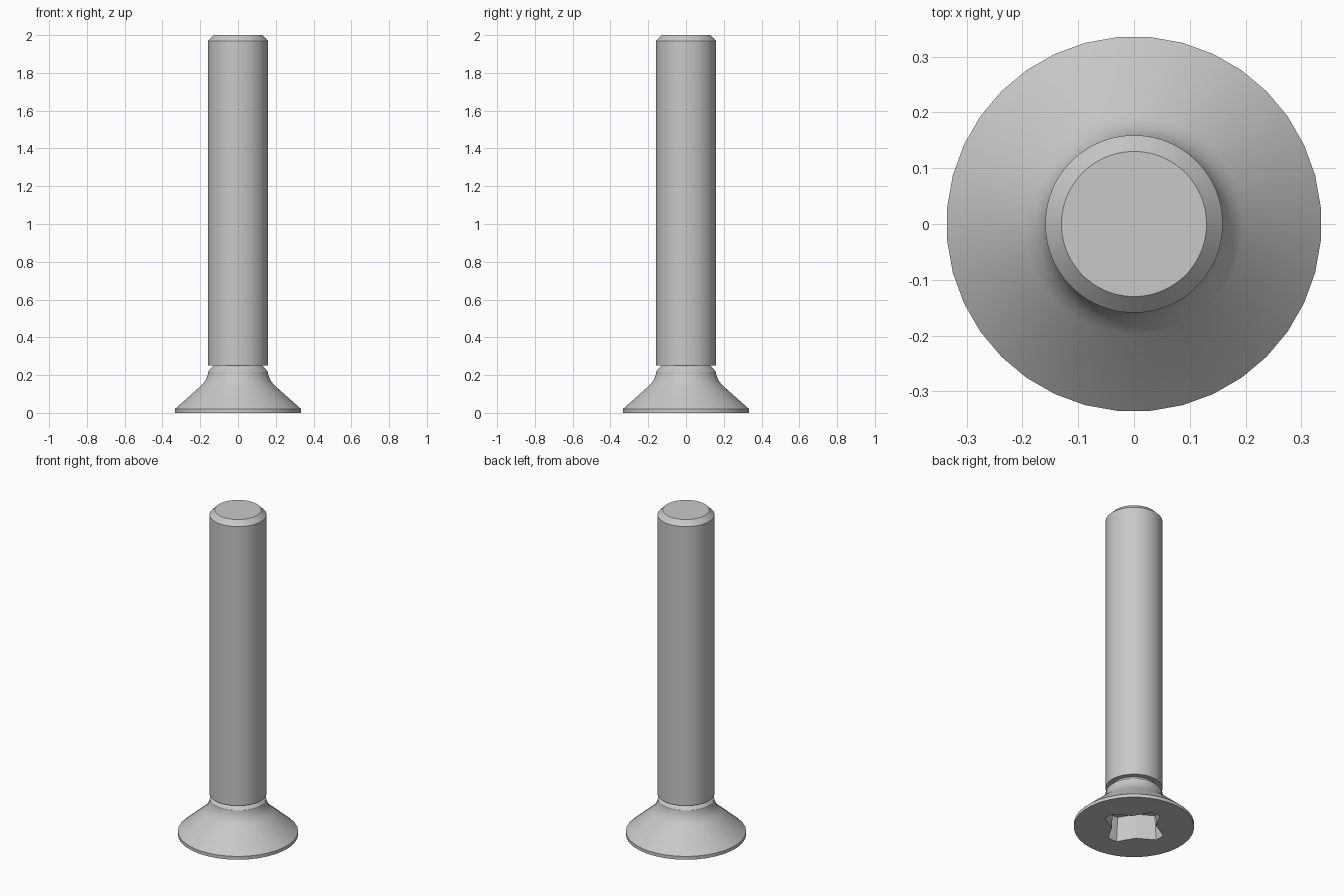
import bpy, bmesh, math

cube = bpy.data.objects.get("Cube")
if cube:
    bpy.data.objects.remove(cube, do_unlink=True)

steel = bpy.data.materials.new("grey steel")
steel.use_nodes = True
GREY = (0.58, 0.58, 0.58, 1)
steel.diffuse_color = GREY
steel.node_tree.nodes["Principled BSDF"].inputs["Base Color"].default_value = GREY


def add_object(name, bm):
    bmesh.ops.recalc_face_normals(bm, faces=bm.faces)
    mesh = bpy.data.meshes.new(name)
    bm.to_mesh(mesh)
    bm.free()
    obj = bpy.data.objects.new(name, mesh)
    bpy.context.collection.objects.link(obj)
    mesh.materials.append(steel)
    return obj


def loft(name, rings):
    """Skin a stack of equal-length point rings and cap both ends."""
    bm = bmesh.new()
    loops = [[bm.verts.new(p) for p in ring] for ring in rings]
    n = len(loops[0])
    for low, high in zip(loops, loops[1:]):
        for i in range(n):
            j = (i + 1) % n
            bm.faces.new((low[i], low[j], high[j], high[i]))
    bm.faces.new(loops[0])
    bm.faces.new(loops[-1])
    return add_object(name, bm)


def circle(radius, z, sides):
    angles = [math.tau * (i + 0.5) / sides for i in range(sides)]
    return [(radius * math.cos(a), radius * math.sin(a), z) for a in angles]


def cross(scale, z):
    """Four flat-tipped arms with a notch between each pair."""
    points = []
    for k in range(4):
        c, s = math.cos(k * math.pi / 2), math.sin(k * math.pi / 2)
        for x, y in ((0.187, -0.03), (0.187, 0.03), (0.088, 0.088)):
            points.append((scale * (x * c - y * s), scale * (x * s + y * c), z))
    return points


def activate(obj):
    bpy.ops.object.select_all(action="DESELECT")
    obj.select_set(True)
    bpy.context.view_layer.objects.active = obj


# Countersunk head with a filleted, chamfered neck
head_profile = [(0.336, 0), (0.336, 0.02), (0.197, 0.143), (0.178, 0.164),
                (0.167, 0.185), (0.16, 0.205), (0.158, 0.22), (0.13, 0.25)]
head = loft("countersunk_head", [circle(r, z, 36) for r, z in head_profile])

# Cross-shaped driver recess in the underside
cutter = loft("recess_cutter", [cross(1, -0.05), cross(1, 0), cross(0.94, 0.15)])
cutter.hide_render = True
cut = head.modifiers.new("driver_recess", "BOOLEAN")
cut.operation = "DIFFERENCE"
cut.solver = "EXACT"
cut.object = cutter
activate(head)
bpy.ops.object.modifier_apply(modifier=cut.name)
bpy.data.objects.remove(cutter, do_unlink=True)

# Plain shaft with a chamfered end
shaft_profile = [(0.159, 0.25), (0.159, 1.97), (0.13, 2)]
shaft = loft("shaft", [circle(r, z, 72) for r, z in shaft_profile])

for part in (head, shaft):
    activate(part)
    bpy.ops.object.shade_smooth_by_angle(angle=math.radians(25))
